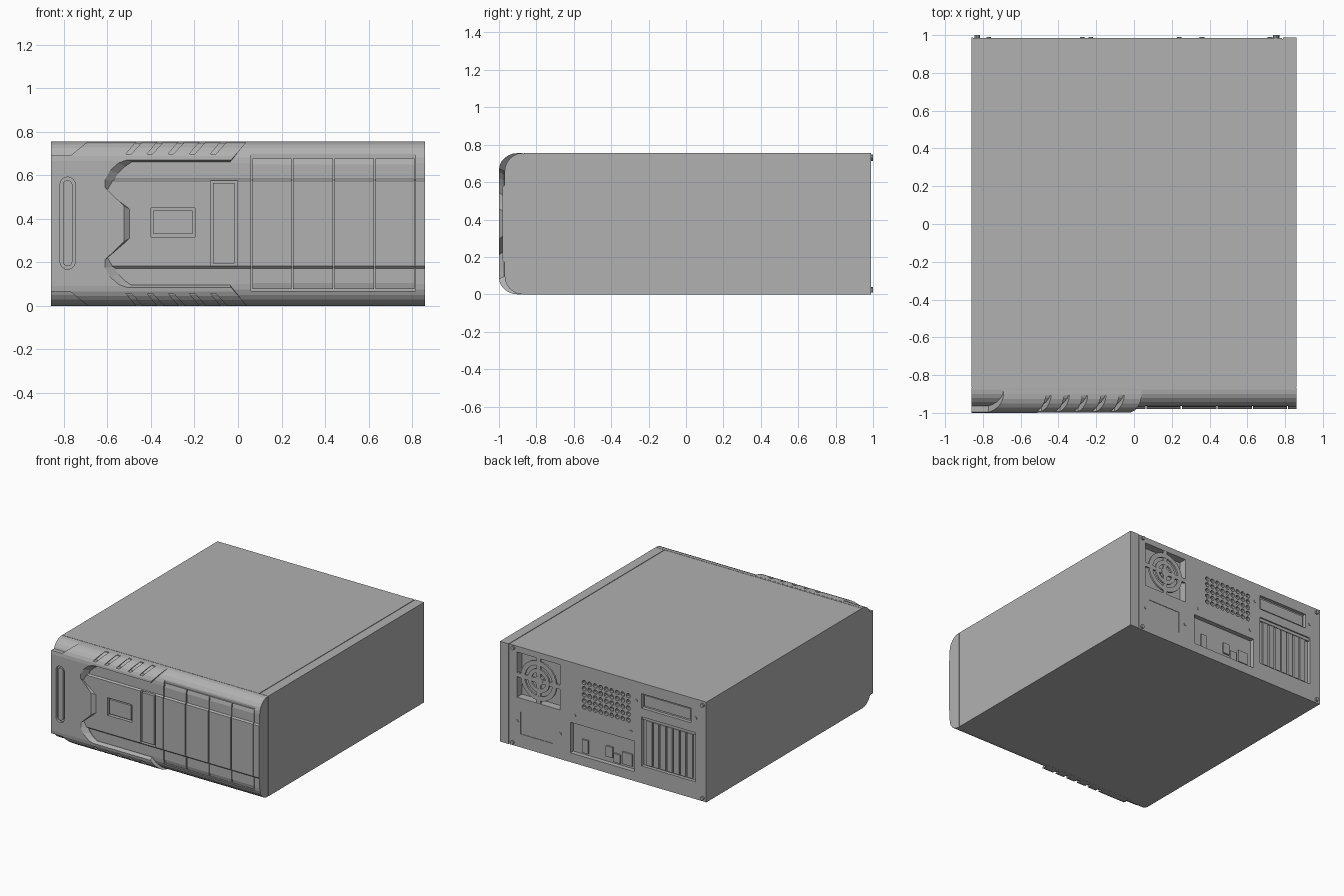
import bpy, bmesh, math

if "Cube" in bpy.data.objects:
    bpy.data.objects.remove(bpy.data.objects["Cube"])

H = 0.755  # case height
GREY = bpy.data.materials.new('dark_grey')
GREY.diffuse_color = (0.44, 0.44, 0.44, 1)
GREY.use_nodes = True
GREY.node_tree.nodes["Principled BSDF"].inputs["Base Color"].default_value = GREY.diffuse_color


def make(name, bm):
    bmesh.ops.recalc_face_normals(bm, faces=bm.faces)
    me = bpy.data.meshes.new(name)
    bm.to_mesh(me)
    bm.free()
    me.materials.append(GREY)
    ob = bpy.data.objects.new(name, me)
    bpy.context.collection.objects.link(ob)
    return ob


def add_loft(bm, layers, closed=False):
    """Skin a stack of point loops; cap the ends unless the stack is closed."""
    rows = [[bm.verts.new(p) for p in l] for l in layers]
    n = len(rows[0])
    pairs = list(zip(rows, rows[1:])) + ([(rows[-1], rows[0])] if closed else [])
    for a, b in pairs:
        for i in range(n):
            bm.faces.new((a[i], a[(i + 1) % n], b[(i + 1) % n], b[i]))
    if not closed:
        bm.faces.new(rows[0])
        bm.faces.new(rows[-1])


def prisms(name, outlines, y0, y1):
    """Extrude xz outlines along y."""
    bm = bmesh.new()
    for o in outlines:
        add_loft(bm, [[(x, y, z) for x, z in o] for y in (y0, y1)])
    return make(name, bm)


def along_x(name, profile, spans):
    """Extrude a yz profile over each x span."""
    bm = bmesh.new()
    for x0, x1 in spans:
        add_loft(bm, [[(x, y, z) for y, z in profile] for x in (x0, x1)])
    return make(name, bm)


def rect(x0, x1, z0, z1):
    return [(x0, z0), (x1, z0), (x1, z1), (x0, z1)]


def disc(x, z, r, n):
    return [(x + r * math.cos(2 * math.pi * i / n), z + r * math.sin(2 * math.pi * i / n)) for i in range(n)]


def capsule(x, z0, z1, r, n=8):
    top = [(x + r * math.cos(math.pi * i / n), z1 - r + r * math.sin(math.pi * i / n)) for i in range(n + 1)]
    return top + [(x - (px - x), z0 + z1 - pz) for px, pz in top]


def flip(pts):
    return [(a, H - z) for a, z in reversed(pts)]


def boolean(ob, cutter, op='DIFFERENCE'):
    m = ob.modifiers.new('cut', 'BOOLEAN')
    m.object, m.operation, m.solver = cutter, op, 'EXACT'
    dg = bpy.context.evaluated_depsgraph_get()
    me = bpy.data.meshes.new_from_object(ob.evaluated_get(dg))
    ob.modifiers.clear()
    ob.data = me
    bpy.data.objects.remove(cutter)


def arc(cy, cz, ry, rz, n=6):
    """Lower front corner of a fascia profile, from the bottom to the front."""
    return [(cy - ry * math.sin(math.pi / 2 * i / n), cz - rz * math.cos(math.pi / 2 * i / n)) for i in range(n + 1)]


# Chassis, left skin and the separate right side panel
chassis = prisms('chassis', [rect(-0.853, 0.783, 0.0, H)], -0.866, 0.985)
prisms('left_panel', [rect(-0.86, -0.853, 0.0, H)], -0.866, 0.988)
prisms('panel_seam', [rect(0.783, 0.788, 0.0, H - 0.006)], -0.866, 0.98)
prisms('right_panel', [rect(0.788, 0.86, 0.0, H)], -0.866, 0.988)
prisms('fascia_seam', [rect(-0.857, 0.857, 0.0, H - 0.006)], -0.869, -0.866)

# Front fascia: rounded top and bottom with a raised middle band
low = [(-0.869, 0.0)] + arc(-0.875, 0.10, 0.095, 0.10) + [(-0.97, 0.172), (-0.98, 0.182)]
fascia = along_x('front_fascia', low + flip(low), [(-0.86, 0.86)])
boolean(fascia, prisms('cutter', [rect(0.06, 0.815, 0.068, 0.697),
                                  rect(-0.127, -0.003, 0.183, 0.577),
                                  rect(-0.4, -0.197, 0.317, 0.45)], -1.05, -0.955))

# Drive bay covers follow the fascia section
bay = [(-0.95, 0.077), (-0.963, 0.077), (-0.97, 0.105), (-0.97, 0.172), (-0.98, 0.182)]
edges = [0.064, 0.25, 0.44, 0.628, 0.815]
along_x('drive_bay_covers', bay + flip(bay), [(a + 0.003, b - 0.004) for a, b in zip(edges, edges[1:])])

# Narrow port cover and plain badge plate
prisms('port_cover', [rect(-0.115, -0.015, 0.195, 0.565)], -0.978, -0.95)
prisms('badge_plate', [rect(-0.388, -0.209, 0.329, 0.438)], -0.974, -0.95)

# Raised C-shaped bezel: rounded slab trimmed by a bevelled outline
outer = [(-0.88, 0.0)] + arc(-0.9, 0.09, 0.1, 0.09)
bezel = along_x('front_bezel', outer + flip(outer), [(-0.86, 0.1)])
edge = [(-0.9, 0.69), (-0.77, 0.69), (-0.635, 0.8), (0.077, 0.8)]
rim = [(-0.03, 0.672), (-0.51, 0.672), (-0.55, 0.657), (-0.59, 0.622), (-0.612, 0.58), (-0.612, 0.545), (-0.525, 0.46)]
deep = [(-0.037, 0.66), (-0.49, 0.66), (-0.52, 0.64), (-0.55, 0.61), (-0.57, 0.575), (-0.6, 0.525), (-0.49, 0.44)]
bm = bmesh.new()
layers = []
for y, inner in ((-1.001, rim), (-0.974, deep), (-0.875, deep)):
    half = edge + inner
    layers.append([(x, y, z) for x, z in half + flip(half)])
add_loft(bm, layers)
boolean(bezel, make('cutter', bm), 'INTERSECT')

# Slanted grip slots along both bezel edges, and the pill-shaped slot
slots = []
for i in range(5):
    x = -0.515 + 0.097 * i
    s = [(x, 0.698), (x + 0.025, 0.698), (x + 0.095, 0.775), (x + 0.065, 0.775)]
    slots += [s, flip(s)]
boolean(bezel, prisms('cutter', slots, -1.05, -0.908))
boolean(bezel, prisms('cutter', [capsule(-0.783, 0.168, 0.592, 0.035)], -1.05, -0.982))
prisms('power_strip', [capsule(-0.783, 0.182, 0.578, 0.022)], -0.996, -0.975)

# Rear openings
FX, FZ = 0.54, 0.54
holes = [disc(0.16 - 0.046 * i, 0.445 + 0.046 * j, 0.017, 10) for i in range(9) for j in range(5)]
for shapes, depth in (([rect(FX - 0.18, FX + 0.18, FZ - 0.17, FZ + 0.17)], 0.06),
                      (holes, 0.03),
                      ([rect(-0.73, -0.32, 0.565, 0.675), rect(-0.77, -0.32, 0.13, 0.5)], 0.025),
                      ([rect(-0.26, 0.275, 0.07, 0.3)], 0.035),
                      ([rect(0.42, 0.69, 0.1, 0.265)], 0.004)):
    boolean(chassis, prisms('cutter', shapes, 0.985 - depth, 1.05))

# Fan grille: rings, hub and cross spokes
bm = bmesh.new()
for r0, r1 in ((0.115, 0.15), (0.06, 0.09)):
    add_loft(bm, [[(x, y, z) for x, z in disc(FX, FZ, r, 24)]
                  for r, y in ((r1, 0.985), (r1, 0.972), (r0, 0.972), (r0, 0.985))], closed=True)
make('fan_rings', bm)
prisms('fan_hub', [disc(FX, FZ, 0.035, 20)], 0.965, 0.985)
prisms('fan_spokes', [rect(FX + 0.03, FX + 0.181, FZ - 0.016, FZ + 0.016),
                      rect(FX - 0.181, FX - 0.03, FZ - 0.016, FZ + 0.016),
                      rect(FX - 0.016, FX + 0.016, FZ + 0.03, FZ + 0.171),
                      rect(FX - 0.016, FX + 0.016, FZ - 0.171, FZ - 0.03)], 0.97, 0.984)

# Rear drive cover, expansion slot covers and connectors
prisms('rear_drive_cover', [rect(-0.715, -0.335, 0.58, 0.66)], 0.955, 0.97)
prisms('expansion_covers', [rect(x, x + 0.044, 0.14, 0.475)
                            for x in (-0.735 + 0.056 * i for i in range(7))], 0.955, 0.975)
prisms('expansion_ledge', [rect(-0.77, -0.32, 0.478, 0.5)], 0.955, 0.975)
prisms('connectors', [rect(0.145, 0.195, 0.085, 0.185), rect(-0.06, -0.005, 0.11, 0.19),
                      rect(-0.125, -0.07, 0.085, 0.15), rect(-0.225, -0.14, 0.09, 0.18)], 0.945, 0.963)

# Rear screws
spots = [(0.75, 0.735), (0.72, 0.19), (0.36, 0.19), (0.24, 0.36), (-0.23, 0.365), (-0.275, 0.61),
         (-0.77, 0.61), (-0.83, 0.725), (-0.83, 0.025), (0.755, 0.022)]
corner = {0, 7, 8, 9}
prisms('corner_screws', [disc(*spots[i], 0.014, 10) for i in sorted(corner)], 0.98, 1.0)
prisms('rear_screws', [disc(*p, 0.012, 10) for i, p in enumerate(spots) if i not in corner], 0.98, 0.989)
